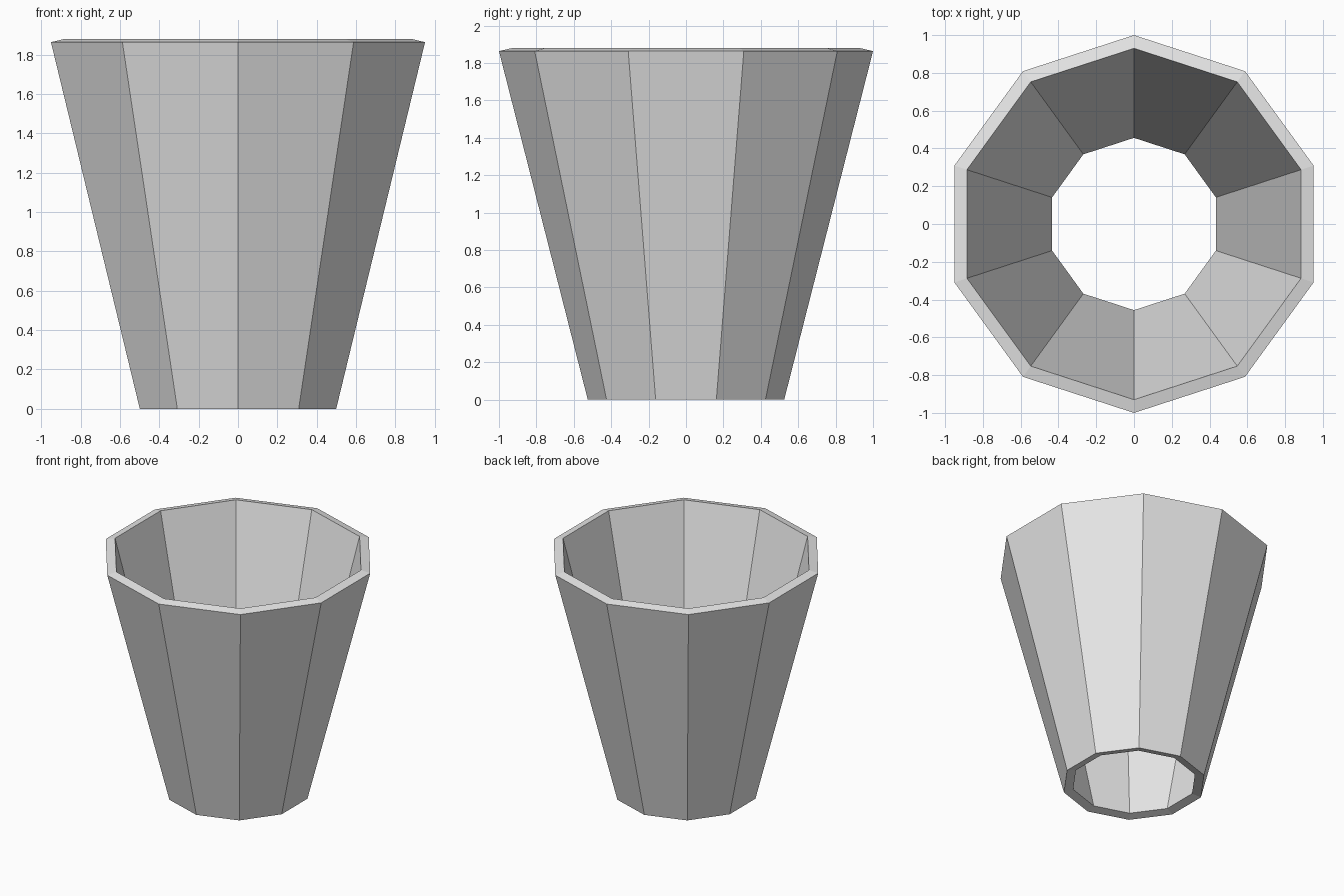
import bpy, bmesh, math

cube = bpy.data.objects.get("Cube")
if cube:
    bpy.data.objects.remove(cube, do_unlink=True)

SIDES = 10
# Closed wall section as (radius, height): outer foot, outer lip, inner lip, inner foot
WALL = [(0.525, 0.0), (1.0, 1.864), (0.93, 1.88), (0.456, 0.016)]

# Plain grey material
grey = bpy.data.materials.new("light grey")
grey.use_nodes = True
colour = (0.8, 0.8, 0.8, 1.0)
grey.diffuse_color = colour
grey.node_tree.nodes["Principled BSDF"].inputs["Base Color"].default_value = colour


def ring(bm, radius, height):
    """Polygon of vertices with a corner on the y axis."""
    angles = [math.pi / 2 + math.tau * i / SIDES for i in range(SIDES)]
    return [bm.verts.new((radius * math.cos(a), radius * math.sin(a), height))
            for a in angles]


# Open tapered cup: sweep the wall section round ten flat sides
bm = bmesh.new()
rings = [ring(bm, r, z) for r, z in WALL]
for k, lower in enumerate(rings):
    upper = rings[(k + 1) % len(rings)]
    for i in range(SIDES):
        j = (i + 1) % SIDES
        bm.faces.new((lower[i], lower[j], upper[j], upper[i]))
bmesh.ops.recalc_face_normals(bm, faces=bm.faces)

mesh = bpy.data.meshes.new("cup_wall")
bm.to_mesh(mesh)
bm.free()
mesh.materials.append(grey)
cup = bpy.data.objects.new("cup_wall", mesh)
bpy.context.collection.objects.link(cup)
